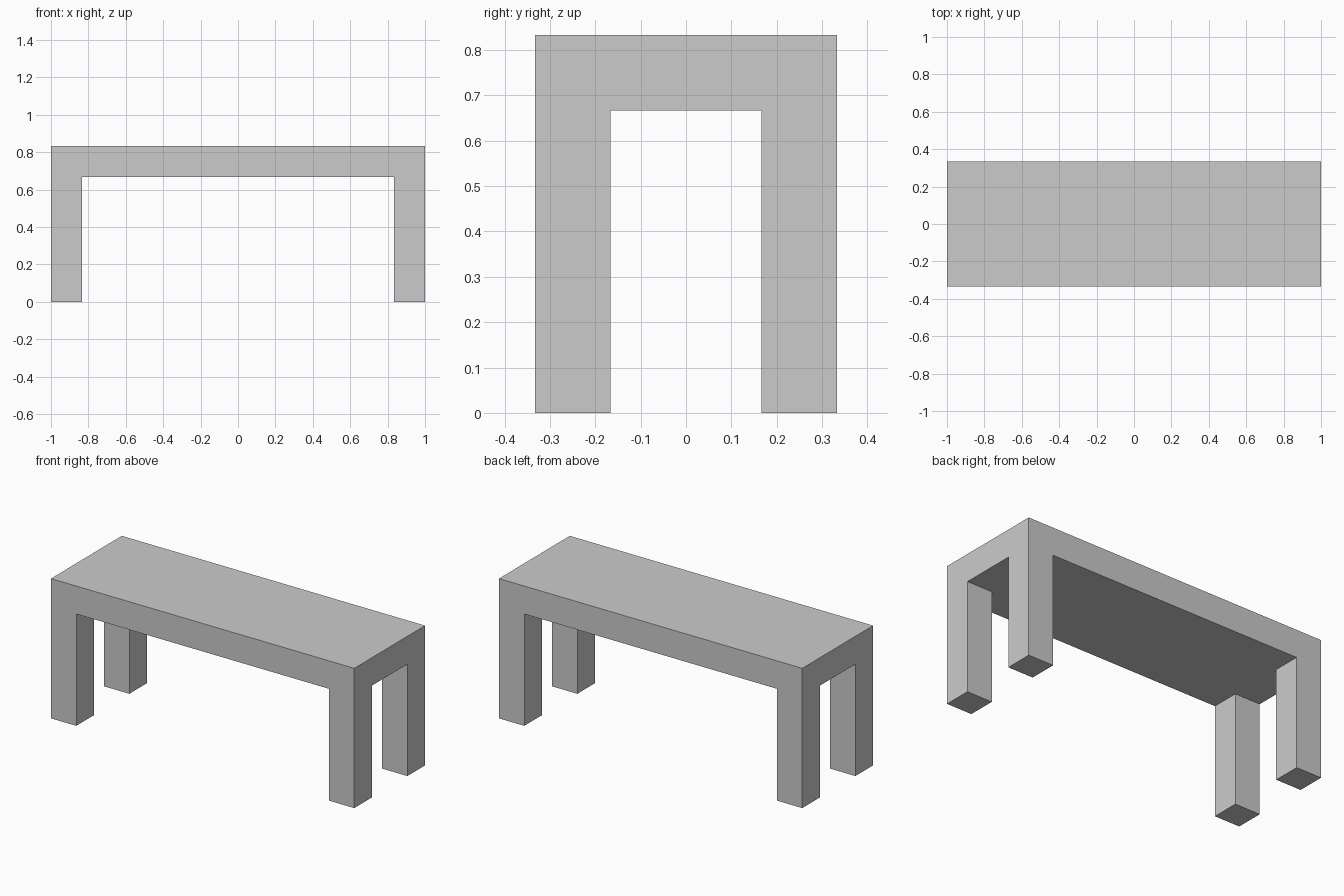
import bpy
import bmesh
from math import radians
from mathutils import Matrix, Vector

if "Cube" in bpy.data.objects:
    bpy.data.objects.remove(bpy.data.objects["Cube"])

LENGTH, WIDTH, HEIGHT = 2.0, 2 / 3, 5 / 6
SLAB = 1 / 6                      # thickness of the seat slab
LEG = 1 / 6                       # side of the square legs
LEG_X = LENGTH / 2 - LEG          # inner faces of the legs
LEG_Y = WIDTH / 2 - LEG

bm = bmesh.new()

# Seat slab
bmesh.ops.create_cube(
    bm, size=1,
    matrix=Matrix.Translation((0, 0, HEIGHT - SLAB / 2))
    @ Matrix.Diagonal((LENGTH, WIDTH, SLAB, 1)))

# Score the slab along the inner faces of the legs
for axis, offset in ((Vector((1, 0, 0)), LEG_X), (Vector((0, 1, 0)), LEG_Y)):
    for side in (-1, 1):
        bmesh.ops.bisect_plane(
            bm, geom=bm.verts[:] + bm.edges[:] + bm.faces[:],
            plane_co=axis * offset * side, plane_no=axis)

# Legs: pull the four underside corners down to the floor
bm.normal_update()
corners = []
for face in bm.faces:
    c = face.calc_center_median()
    if face.normal.z < -0.9 and abs(c.x) > LEG_X and abs(c.y) > LEG_Y:
        corners.append(face)
feet = bmesh.ops.extrude_discrete_faces(bm, faces=corners)["faces"]
for foot in feet:
    for vert in foot.verts:
        vert.co.z = 0

# Merge flush faces so the bench is one seamless piece
bmesh.ops.remove_doubles(bm, verts=bm.verts[:], dist=1e-5)
bmesh.ops.dissolve_limit(bm, angle_limit=radians(1),
                         verts=bm.verts[:], edges=bm.edges[:])
bmesh.ops.recalc_face_normals(bm, faces=bm.faces[:])

mesh = bpy.data.meshes.new("bench")
bm.to_mesh(mesh)
bm.free()
bpy.context.collection.objects.link(bpy.data.objects.new("bench", mesh))
